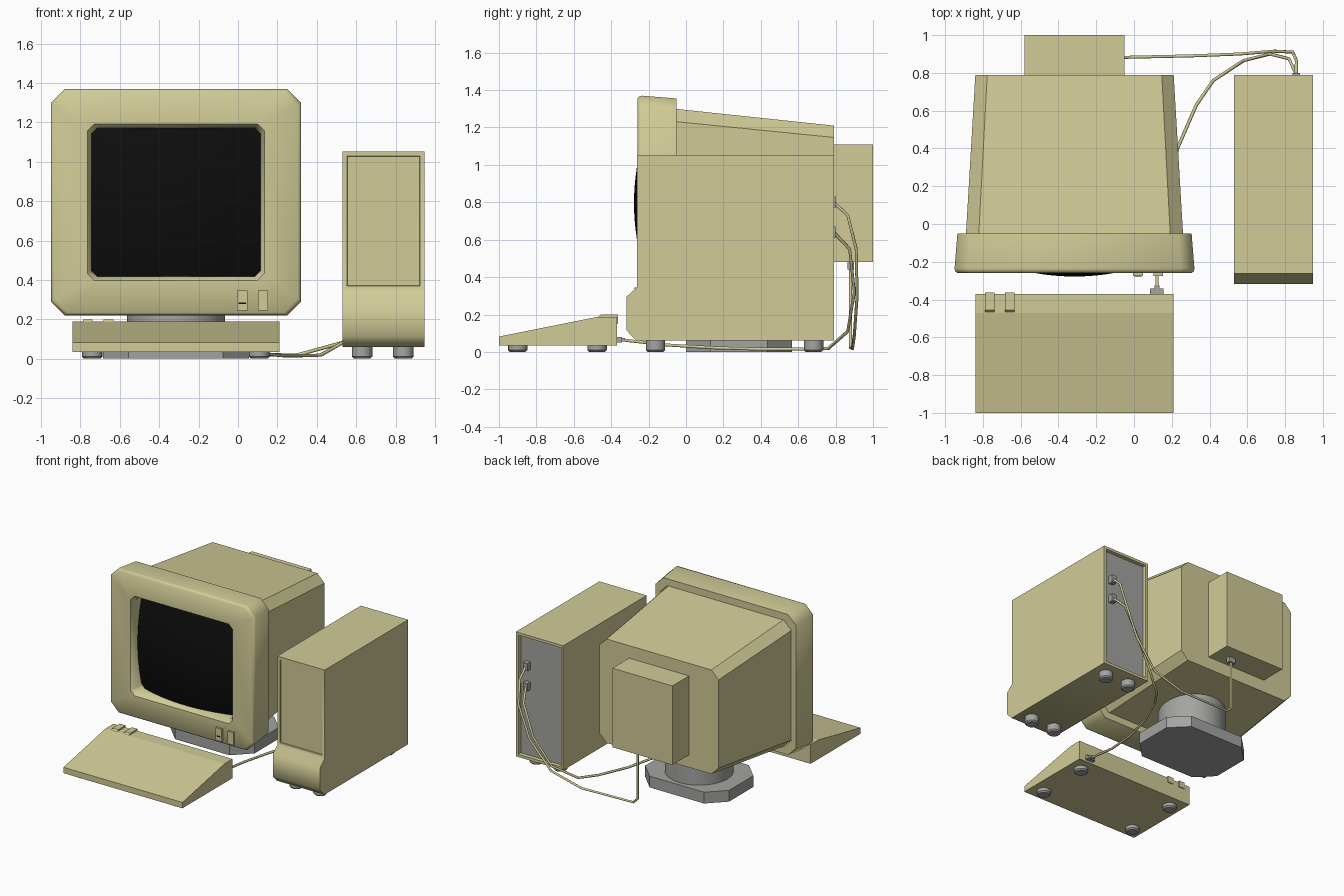
import bpy, bmesh, math

if "Cube" in bpy.data.objects:
    bpy.data.objects.remove(bpy.data.objects["Cube"])


def mat(name, c):
    m = bpy.data.materials.new(name)
    m.diffuse_color = (*c, 1)
    m.use_nodes = True
    m.node_tree.nodes["Principled BSDF"].inputs["Base Color"].default_value = m.diffuse_color
    return m


BEIGE = mat("beige plastic", (0.64, 0.60, 0.31))
GREY = mat("grey plastic", (0.37, 0.37, 0.36))
BLACK = mat("black glass", (0.004, 0.004, 0.004))
CX, CZ = -0.315, 0.795          # centre of the monitor face


def finish(name, bm, mats, smooth=None):
    bmesh.ops.recalc_face_normals(bm, faces=bm.faces[:])
    me = bpy.data.meshes.new(name)
    bm.to_mesh(me)
    bm.free()
    ob = bpy.data.objects.new(name, me)
    bpy.context.collection.objects.link(ob)
    for m in mats:
        me.materials.append(m)
    if smooth:
        bpy.ops.object.select_all(action='DESELECT')
        ob.select_set(True)
        bpy.context.view_layer.objects.active = ob
        bpy.ops.object.shade_smooth_by_angle(angle=math.radians(smooth))
    return ob


def loft(name, rings, mats, caps=(True, True), smooth=None):
    bm = bmesh.new()
    vs = [[bm.verts.new(p) for p in r] for r in rings]
    n = len(vs[0])
    for a, b in zip(vs, vs[1:]):
        for i in range(n):
            bm.faces.new((a[i], a[(i + 1) % n], b[(i + 1) % n], b[i]))
    if caps[0]:
        bm.faces.new(vs[0])
    if caps[1]:
        bm.faces.new(vs[-1])
    return finish(name, bm, mats, smooth)


def octagon(hx, hz, c):
    return [(hx, hz - c), (hx - c, hz), (c - hx, hz), (-hx, hz - c),
            (-hx, c - hz), (c - hx, -hz), (hx - c, -hz), (hx, c - hz)]


def face_ring(hx, hz, c, y):
    return [(CX + a, y, CZ + b) for a, b in octagon(hx, hz, c)]


def box(name, x0, x1, y0, y1, z0, z1, m):
    return loft(name, [[(x0, y0, z), (x1, y0, z), (x1, y1, z), (x0, y1, z)] for z in (z0, z1)], [m])


def disc_stack(name, x, y, steps, m, n=16):
    rings = [[(x + r * math.cos(2 * math.pi * i / n), y + r * math.sin(2 * math.pi * i / n), z)
              for i in range(n)] for r, z in steps]
    return loft(name, rings, [m], smooth=40)


def side_profile(name, pts, x0, x1, mats, smooth=None):
    return loft(name, [[(x, y, z) for y, z in pts] for x in (x0, x1)], mats, smooth=smooth)


# Monitor: bezel with recessed opening, tapering body, rear box
loft("monitor_bezel", [face_ring(*r) for r in (
    (0.575, 0.505, 0.06, -0.05), (0.62, 0.56, 0.07, -0.05), (0.635, 0.575, 0.07, -0.235),
    (0.632, 0.572, 0.07, -0.25), (0.62, 0.56, 0.07, -0.26), (0.45, 0.397, 0.035, -0.26),
    (0.43, 0.377, 0.03, -0.225), (0.43, 0.377, 0.03, -0.11))], [BEIGE], caps=(False, False), smooth=50)
loft("monitor_body", [face_ring(0.575, 0.505, 0.068, -0.06), face_ring(0.525, 0.415, 0.063, 0.79)], [BEIGE])
box("monitor_rear_box", -0.58, -0.05, 0.78, 1.0, 0.48, 1.11, BEIGE)

# Bulging picture tube
bm = bmesh.new()
bmesh.ops.create_grid(bm, x_segments=16, y_segments=16, size=1)
for v in bm.verts:
    a, b = v.co.x * 0.435, v.co.y * 0.382
    v.co = (CX + a, -0.278 + (a * a + b * b) / 2.4, CZ + b)
scr = finish("screen", bm, [BLACK], 60)
if scr.data.polygons[0].normal.y > 0:
    scr.data.flip_normals()

# Bezel controls
box("power_button", -0.005, 0.048, -0.275, -0.25, 0.245, 0.345, BEIGE)
box("contrast_button", 0.102, 0.153, -0.275, -0.25, 0.245, 0.345, BEIGE)
box("indicator", 0.003, 0.04, -0.278, -0.27, 0.277, 0.285, BLACK)

# Swivel stand
loft("stand_base", [[(CX + a, 0.283 + b, z) for a, b in octagon(0.37, 0.283, 0.13)]
                    for z in (0.0, 0.09)], [GREY])
disc_stack("stand_neck", CX, 0.283, ((0.25, 0.08), (0.25, 0.40)), GREY, 24)

# Keyboard wedge with two rear buttons
side_profile("keyboard_case", [(-1, 0.035), (-1, 0.082), (-0.47, 0.188), (-0.37, 0.188), (-0.37, 0.035)],
             -0.84, 0.21, [BEIGE])
for i, x in enumerate((-0.763, -0.657)):
    side_profile(f"keyboard_button_{i}", [(-0.475, 0.18), (-0.455, 0.2), (-0.363, 0.2), (-0.363, 0.15),
                                          (-0.40, 0.15)], x - 0.025, x + 0.025, [BEIGE])

# Tower case: bulging foot, recessed front door, recessed grey back panel
tower = side_profile("tower_case", [(-0.262, 1.053), (-0.262, 0.345), (-0.318, 0.295), (-0.318, 0.115),
                                    (-0.265, 0.06), (0.79, 0.06), (0.79, 1.053)], 0.53, 0.948, [BEIGE, GREY])
bm = bmesh.new()
bm.from_mesh(tower.data)
bm.faces.ensure_lookup_table()
front = max((f for f in bm.faces if f.normal.y < -0.9), key=lambda f: f.calc_area())
back = next(f for f in bm.faces if f.normal.y > 0.9)
for f, rim, depth in ((front, 0.034, 0.008), (back, 0.03, 0.03)):
    bmesh.ops.inset_individual(bm, faces=[f], thickness=rim)
    bmesh.ops.inset_individual(bm, faces=[f], thickness=0.002, depth=-depth)
back.material_index = 1
bm.to_mesh(tower.data)
bm.free()
bpy.context.view_layer.objects.active = tower
bpy.ops.object.select_all(action='DESELECT')
tower.select_set(True)
bpy.ops.object.shade_smooth_by_angle(angle=math.radians(55))

# Round feet under keyboard and tower
for part, xs, ys, top in (("keyboard", (-0.74, 0.107), (-0.9, -0.475), 0.04),
                          ("tower", (0.63, 0.84), (-0.163, 0.682), 0.065)):
    for x in xs:
        for y in ys:
            disc_stack(f"{part}_foot", x, y, ((0.042, 0), (0.052, 0.01), (0.052, top)), GREY)

# Plugs
box("keyboard_plug", 0.085, 0.155, -0.375, -0.342, 0.05, 0.08, GREY)
box("keyboard_plug_tip", 0.108, 0.136, -0.345, -0.325, 0.055, 0.075, GREY)
box("monitor_plug", -0.22, -0.16, 0.863, 0.897, 0.44, 0.485, GREY)
for i, z in enumerate((0.8, 0.64)):
    box(f"tower_plug_{i}", 0.84, 0.88, 0.755, 0.80, z - 0.03, z + 0.03, GREY)


# Cables
def cable(name, pts):
    cu = bpy.data.curves.new(name, 'CURVE')
    cu.dimensions = '3D'
    cu.bevel_depth = 0.009
    cu.bevel_resolution = 1
    cu.use_fill_caps = True
    sp = cu.splines.new('POLY')
    sp.points.add(len(pts) - 1)
    for p, co in zip(sp.points, pts):
        p.co = (*co, 1)
    cu.materials.append(BEIGE)
    ob = bpy.data.objects.new(name, cu)
    bpy.context.collection.objects.link(ob)
    bpy.ops.object.select_all(action='DESELECT')
    ob.select_set(True)
    bpy.context.view_layer.objects.active = ob
    bpy.ops.object.convert(target='MESH')


cable("keyboard_cable", [(0.122, -0.34, 0.064), (0.122, -0.1, 0.037), (0.16, 0.15, 0.022), (0.23, 0.4, 0.015),
                         (0.33, 0.63, 0.015), (0.42, 0.76, 0.018), (0.58, 0.865, 0.11), (0.72, 0.9, 0.32),
                         (0.82, 0.875, 0.55), (0.86, 0.79, 0.64)])
cable("monitor_cable", [(-0.19, 0.88, 0.45), (-0.19, 0.88, 0.06), (-0.15, 0.88, 0.022), (0.3, 0.89, 0.018),
                        (0.56, 0.9, 0.09), (0.74, 0.915, 0.3), (0.84, 0.91, 0.55), (0.86, 0.865, 0.73),
                        (0.86, 0.79, 0.8)])
